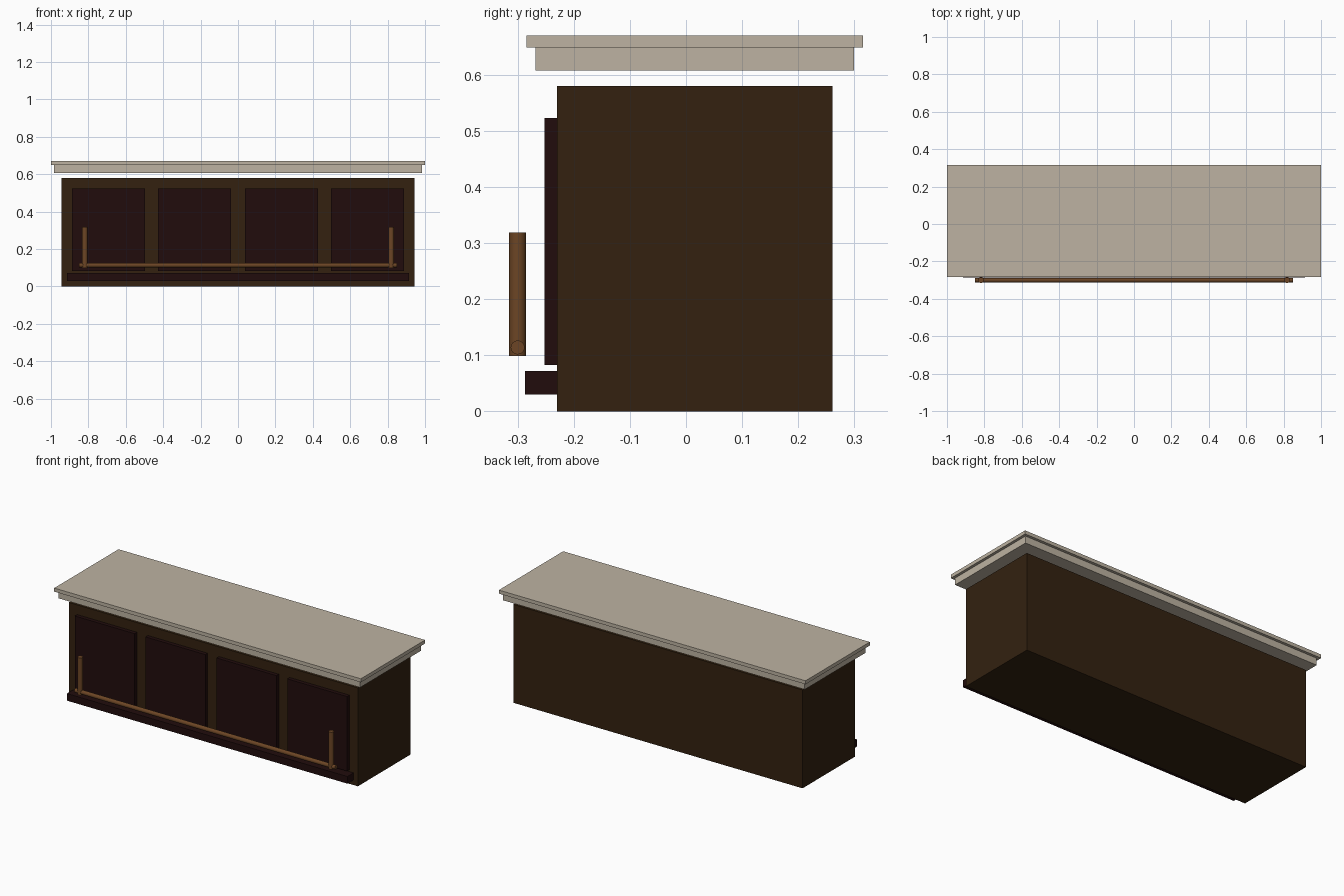
import bpy
import math

if "Cube" in bpy.data.objects:
    bpy.data.objects.remove(bpy.data.objects["Cube"])


def material(name, rgb):
    m = bpy.data.materials.new(name)
    m.diffuse_color = (*rgb, 1.0)
    m.use_nodes = True
    m.node_tree.nodes["Principled BSDF"].inputs["Base Color"].default_value = m.diffuse_color
    return m


STONE = material("pale stone", (0.51, 0.45, 0.36))
WOOD = material("dark wood", (0.033, 0.0155, 0.005))
PANEL = material("deep red wood", (0.0155, 0.0038, 0.0038))
BRASS = material("aged brass", (0.15, 0.06, 0.018))


def box(name, x, y, z, mat):
    """Box from (min, max) ranges on each axis."""
    bpy.ops.mesh.primitive_cube_add(size=1, location=[sum(r) / 2 for r in (x, y, z)])
    ob = bpy.context.object
    ob.name = name
    ob.scale = [r[1] - r[0] for r in (x, y, z)]
    bpy.ops.object.transform_apply(location=False, rotation=False, scale=True)
    ob.data.materials.append(mat)
    return ob


def rod(name, radius, length, loc, rot, mat):
    bpy.ops.mesh.primitive_cylinder_add(vertices=16, radius=radius, depth=length,
                                        location=loc, rotation=rot)
    ob = bpy.context.object
    ob.name = name
    ob.data.materials.append(mat)
    bpy.ops.object.shade_smooth_by_angle(angle=math.radians(40))
    return ob


# Counter body
box("counter_body", (-0.943, 0.943), (-0.23, 0.261), (0, 0.58), WOOD)

# Two-step stone top, floating slightly above the body
box("top_lower_slab", (-0.984, 0.984), (-0.268, 0.299), (0.608, 0.649), STONE)
box("top_upper_slab", (-1, 1), (-0.284, 0.315), (0.649, 0.67), STONE)

# Raised front panels
for i, cx in enumerate((-0.693, -0.232, 0.232, 0.693)):
    box(f"front_panel_{i + 1}", (cx - 0.195, cx + 0.195), (-0.252, -0.22),
        (0.083, 0.523), PANEL)

# Kick ledge along the foot of the front
box("kick_ledge", (-0.915, 0.915), (-0.287, -0.22), (0.03, 0.072), PANEL)

# Foot rail and its two upright posts
rod("foot_rail", 0.0125, 1.70, (0, -0.3, 0.114), (0, math.pi / 2, 0), BRASS)
for side, sx in (("left", -1), ("right", 1)):
    rod(f"rail_post_{side}", 0.0152, 0.22, (sx * 0.819, -0.3, 0.209), (0, 0, 0), BRASS)
